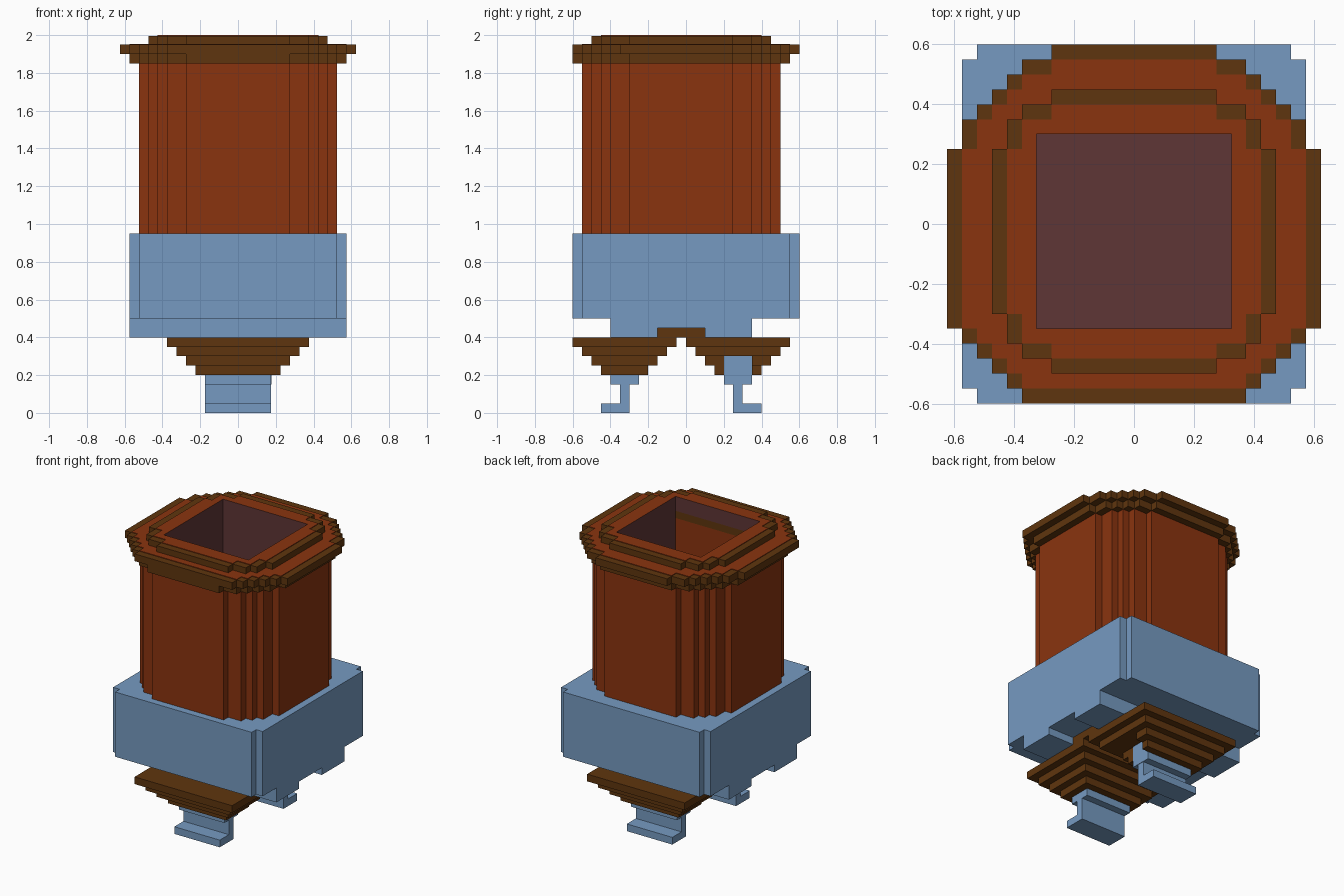
import bpy, bmesh
from mathutils import Vector

if "Cube" in bpy.data.objects:
    bpy.data.objects.remove(bpy.data.objects["Cube"])


def srgb(r, g, b):
    return [((c / 255 + 0.055) / 1.055) ** 2.4 for c in (r, g, b)] + [1.0]


def material(name, rgb):
    m = bpy.data.materials.new(name)
    m.use_nodes = True
    m.diffuse_color = srgb(*rgb)
    m.node_tree.nodes["Principled BSDF"].inputs["Base Color"].default_value = srgb(*rgb)
    return m


BLUE = material("steel blue", (118, 154, 193))
RUST = material("rust orange", (138, 52, 15))
BROWN = material("dark brown", (95, 53, 14))
PLUM = material("plum lining", (95, 54, 54))
HOLE = [(-.325, -.35), (.325, -.35), (.325, .3), (-.325, .3)]


def finish(name, bm, mats):
    bmesh.ops.recalc_face_normals(bm, faces=bm.faces)
    mesh = bpy.data.meshes.new(name)
    bm.to_mesh(mesh)
    bm.free()
    for m in mats:
        mesh.materials.append(m)
    obj = bpy.data.objects.new(name, mesh)
    bpy.context.collection.objects.link(obj)
    return obj


def blocks(name, mat, boxes):
    """One object made of boxes given as (x0, x1, y0, y1, z0, z1)."""
    bm = bmesh.new()
    for x0, x1, y0, y1, z0, z1 in boxes:
        verts = bmesh.ops.create_cube(bm, size=1)["verts"]
        for v in verts:
            v.co = Vector((x1 if v.co.x > 0 else x0,
                           y1 if v.co.y > 0 else y0,
                           z1 if v.co.z > 0 else z0))
    return finish(name, bm, [mat])


def stepped(steps):
    """Stair-cornered outline from (half width, front y, back y), widest first."""
    front, back = [], []
    for i, (hx, yf, yb) in enumerate(steps):
        if i:
            front.append((hx, steps[i - 1][1]))
            back.append((hx, steps[i - 1][2]))
        front.append((hx, yf))
        back.append((hx, yb))
    right = front[::-1] + back
    loop = right + [(-x, y) for x, y in reversed(right)]
    return [p for i, p in enumerate(loop) if p != loop[i - 1]]


def tube(name, steps, z0, z1, outer, front_lining):
    """Stepped prism with the square well cut through it."""
    bm = bmesh.new()
    edges = []
    for loop in (stepped(steps), HOLE):
        vs = [bm.verts.new((x, y, z0)) for x, y in loop]
        edges += [bm.edges.new((v, vs[i - 1])) for i, v in enumerate(vs)]
    bmesh.ops.triangle_fill(bm, edges=edges, use_beauty=True, normal=(0, 0, 1))
    top = bmesh.ops.extrude_face_region(bm, geom=bm.faces[:], use_keep_orig=True)["geom"]
    for v in top:
        if isinstance(v, bmesh.types.BMVert):
            v.co.z = z1
    bmesh.ops.recalc_face_normals(bm, faces=bm.faces)
    # Lining colours go on the walls of the well
    for f in bm.faces:
        c = f.calc_center_median()
        inside = abs(c.x) < .33 and -.355 < c.y < .305
        if inside and abs(f.normal.z) < .5:
            f.material_index = 2 if f.normal.y > .5 else 1
    return finish(name, bm, [outer, PLUM, front_lining])


# Barrel
BARREL = [(.525, -.3, .25), (.475, -.4, .35), (.425, -.45, .4),
          (.375, -.5, .45), (.275, -.55, .5)]
tube("barrel", BARREL, .95, 1.85, RUST, RUST)
blocks("barrel_floor", PLUM, [(-.33, .33, -.355, .305, .95, .958)])

# Flared rim
tube("rim_lower", [(.575, -.3, .25), (.525, -.4, .35), (.475, -.45, .4),
                   (.425, -.5, .45), (.375, -.55, .5), (.275, -.6, .55)],
     1.85, 1.9, BROWN, BROWN)
tube("rim_upper", [(.625, -.35, .25), (.575, -.4, .35), (.525, -.45, .4),
                   (.475, -.5, .45), (.425, -.55, .5), (.375, -.6, .55),
                   (.275, -.6, .6)], 1.9, 1.95, BROWN, PLUM)
tube("rim_inlay", [(.575, -.35, .25), (.525, -.4, .35), (.475, -.45, .4),
                   (.425, -.5, .45), (.375, -.55, .5), (.275, -.55, .55)],
     1.95, 1.954, RUST, PLUM)

# Raised lip around the well
tube("lip", [(.475, -.3, .25)] + [(x - .05, f + .05, b - .05) for x, f, b in BARREL[1:]][1:1]
     + [(.425, -.4, .35), (.375, -.45, .4), (.275, -.5, .45)], 1.95, 1.996, BROWN, PLUM)
tube("lip_inlay", [(.425, -.3, .25), (.375, -.4, .35), (.275, -.45, .4)],
     1.996, 2.0, RUST, PLUM)

# Body block with notched corners, and the two plates below it
bm = bmesh.new()
base = [bm.verts.new((x, y, .5)) for x, y in stepped([(.575, -.55, .55), (.525, -.6, .6)])]
face = bm.faces.new(base)
for g in bmesh.ops.extrude_face_region(bm, geom=[face], use_keep_orig=True)["geom"]:
    if isinstance(g, bmesh.types.BMVert):
        g.co.z = .95
finish("body_block", bm, [BLUE])
blocks("under_plates", BLUE, [(-.575, .575, -.4, .35, .45, .5),
                              (-.575, .575, -.4, -.15, .4, .45),
                              (-.575, .575, .1, .35, .4, .45)])

# Stepped hips, tapering downward
front, back = [], []
for i in range(4):
    d = .05 * i
    w, z0, z1 = .375 - d, .35 - d, .4 - d
    front.append((-w, w, -.6 + d, -.05 - d, z0, z1))
    if i < 2:
        back.append((-w, w, d, .55 - d, z0, z1))
    else:
        # The lower steps of the back hip are open beside the leg
        back.append((-w, .175, d, .55 - d, z0, z1))
        back.append((.175, w, .35, .55 - d, z0, z1))
blocks("front_hip", BROWN, front)
blocks("back_hip", BROWN, back)
blocks("hip_bridge", BROWN, [(-.375, .375, -.15, .1, .4, .45)])

# Legs and feet
blocks("front_leg", BLUE, [(-.175, .175, -.4, -.25, .15, .2),
                           (-.175, .175, -.35, -.3, .05, .15),
                           (-.175, .175, -.45, -.3, 0, .05)])
blocks("back_leg", BLUE, [(-.175, .178, .2, .35, .15, .3),
                          (-.175, .175, .25, .3, .05, .15),
                          (-.175, .175, .25, .4, 0, .05)])
